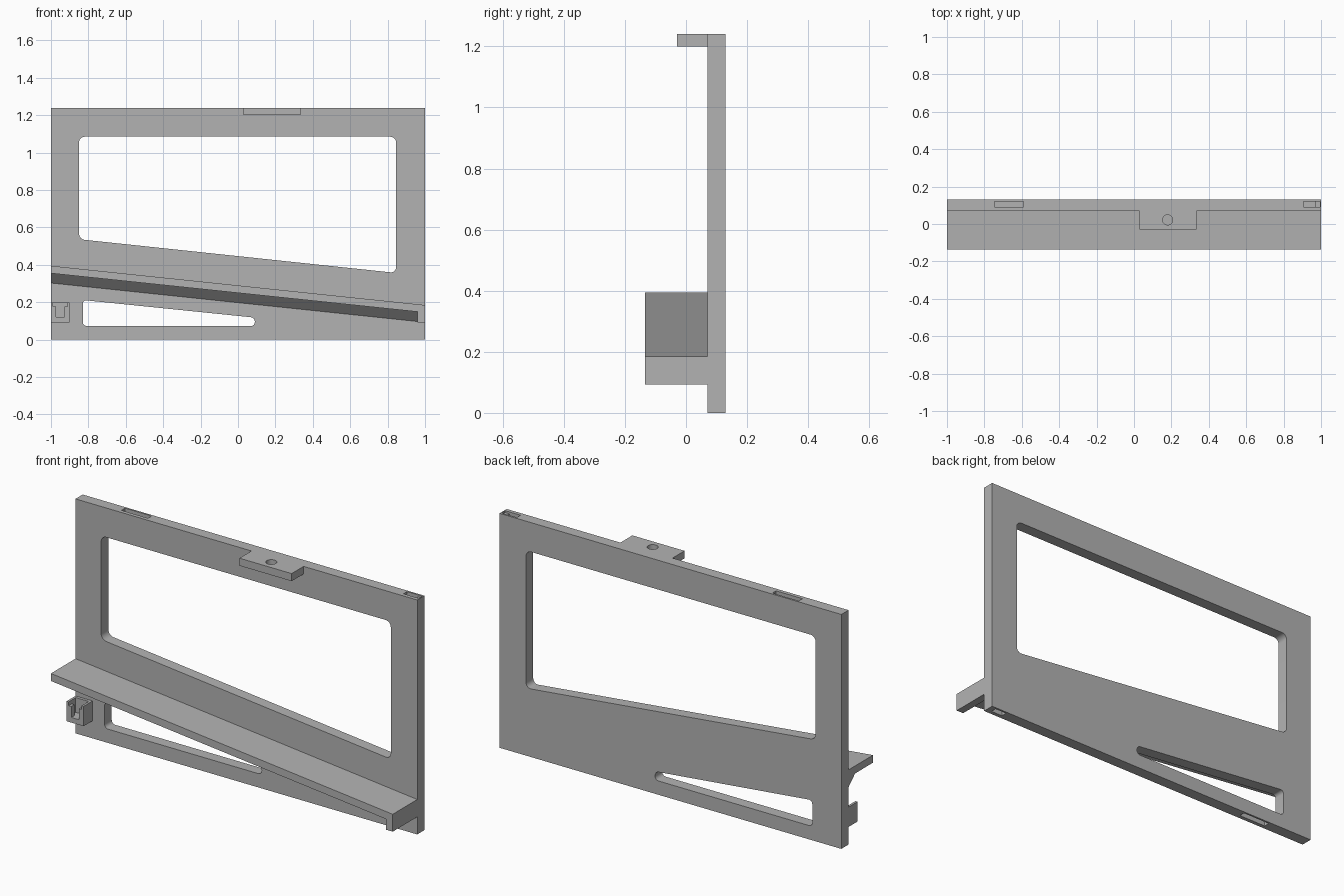
import bpy, bmesh
from mathutils import Vector

cube = bpy.data.objects.get("Cube")
if cube:
    bpy.data.objects.remove(cube, do_unlink=True)

grey = bpy.data.materials.new("plain_grey")
grey.use_nodes = True
COLOUR = (0.45, 0.45, 0.45, 1)
grey.diffuse_color = COLOUR
grey.node_tree.nodes["Principled BSDF"].inputs["Base Color"].default_value = COLOUR

BACK, FACE, LEDGE_FRONT, TOP = 0.13, 0.07, -0.135, 1.24


def sweep(name, points, direction, radius=0):
    """Sweep a flat outline along a vector, optionally rounding its corners."""
    bm = bmesh.new()
    direction = Vector(direction)
    face = bm.faces.new([bm.verts.new(p) for p in points])
    side = bmesh.ops.extrude_face_region(bm, geom=[face])
    moved = [g for g in side["geom"] if isinstance(g, bmesh.types.BMVert)]
    bmesh.ops.translate(bm, verts=moved, vec=direction)
    if radius:
        along = [e for e in bm.edges
                 if (e.verts[0].co - e.verts[1].co).cross(direction).length < 1e-5]
        bmesh.ops.bevel(bm, geom=along, offset=radius, offset_type='OFFSET',
                        segments=6, profile=0.5, affect='EDGES')
    bmesh.ops.recalc_face_normals(bm, faces=bm.faces)
    mesh = bpy.data.meshes.new(name)
    bm.to_mesh(mesh)
    bm.free()
    mesh.materials.append(grey)
    obj = bpy.data.objects.new(name, mesh)
    bpy.context.collection.objects.link(obj)
    return obj


def panel(name, outline, y0, y1, radius=0):
    """Outline in x and z, given thickness in y."""
    return sweep(name, [(x, y0, z) for x, z in outline], (0, y1 - y0, 0), radius)


def box(name, x0, x1, y0, y1, z0, z1):
    return panel(name, [(x0, z0), (x1, z0), (x1, z1), (x0, z1)], y0, y1)


def cut(target, cutter):
    mod = target.modifiers.new("cut", 'BOOLEAN')
    mod.operation = 'DIFFERENCE'
    mod.solver = 'EXACT'
    mod.object = cutter
    cutter.hide_render = True
    bpy.context.view_layer.objects.active = target
    bpy.ops.object.modifier_apply(modifier=mod.name)
    bpy.data.objects.remove(cutter, do_unlink=True)


# Main plate with its two rounded openings
plate = box("back_plate", -1, 1, FACE, BACK, 0, TOP)
window = [(-0.85, 0.537), (0.845, 0.357), (0.845, 1.085), (-0.85, 1.085)]
cut(plate, panel("window_cutter", window, 0, 0.2, 0.03))
wedge = [(-0.83, 0.073), (0.09, 0.073), (0.09, 0.118), (-0.83, 0.212)]
cut(plate, panel("wedge_cutter", wedge, 0, 0.2, 0.021))

# Shallow slots in the top and bottom edges
for x0, x1, depth in ((-0.745, -0.59, 0.04), (0.905, 0.97, 0.04), (0.965, 0.995, 0.01)):
    cut(plate, box("top_slot_cutter", x0, x1, 0.09, 0.12, TOP - depth, TOP + 0.1))
for x0, x1 in ((-0.745, -0.59), (0.905, 0.97)):
    cut(plate, box("bottom_slot_cutter", x0, x1, 0.09, 0.12, -0.1, 0.04))

# Sloping ledge with a chamfered root
ledge_profile = [(FACE, 0.395), (LEDGE_FRONT, 0.395), (LEDGE_FRONT, 0.355),
                 (0.015, 0.355), (FACE, 0.303)]
sweep("sloping_ledge", [(-1, y, z) for y, z in ledge_profile], (2, 0, -0.21))

# Stop under the low end of the ledge
panel("ledge_end_stop", [(0.96, 0.093), (1, 0.093), (1, 0.145), (0.96, 0.149)],
      LEDGE_FRONT, FACE)

# Top mounting tab with a screw hole
tab = box("top_tab", 0.03, 0.335, -0.03, FACE, 1.2, TOP)
bpy.ops.mesh.primitive_cylinder_add(vertices=32, radius=0.027, depth=0.2,
                                    location=(0.18, 0.022, 1.22))
cut(tab, bpy.context.object)

# Small open-topped holder with a stepped slot in its front wall
holder = box("cable_holder", -1, -0.9, -0.005, FACE, 0.093, 0.198)
cut(holder, box("pocket_cutter", -0.988, -0.912, 0.02, 0.055, 0.12, 0.3))
cut(holder, box("slot_cutter", -0.972, -0.928, -0.1, 0.03, 0.12, 0.3))
cut(holder, box("step_cutter", -0.988, -0.912, -0.1, 0.03, 0.178, 0.3))

# Smooth the rounded corners, keep hard edges
bpy.ops.object.select_all(action='DESELECT')
for obj in (plate, tab):
    obj.select_set(True)
bpy.context.view_layer.objects.active = plate
bpy.ops.object.shade_smooth_by_angle()
